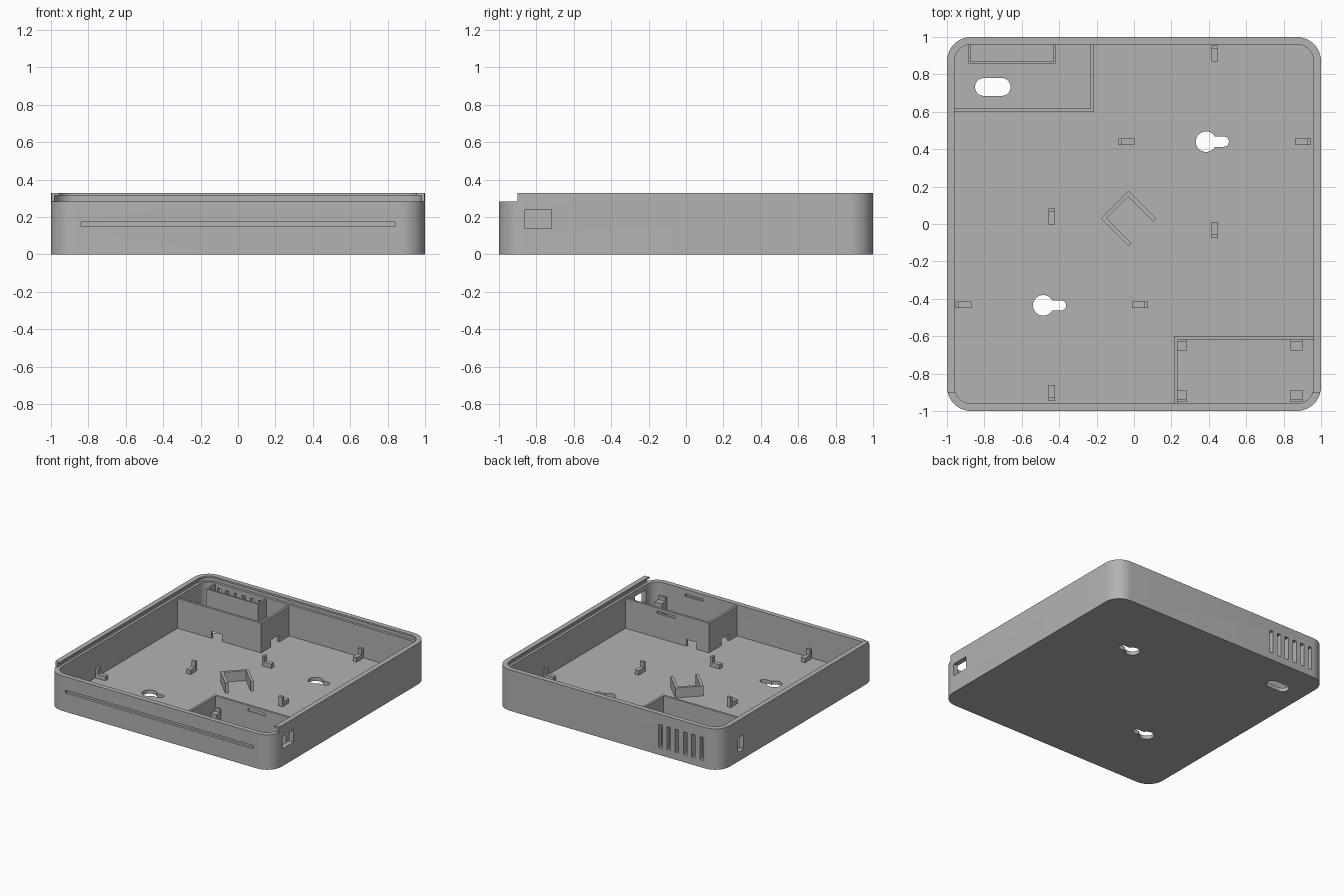
import bpy, bmesh, math
from mathutils import Matrix

cube = bpy.data.objects.get("Cube")
if cube:
    bpy.data.objects.remove(cube, do_unlink=True)

grey = bpy.data.materials.new("plain grey")
grey.use_nodes = True
colour = (0.45, 0.45, 0.45, 1)
grey.diffuse_color = colour
grey.node_tree.nodes["Principled BSDF"].inputs["Base Color"].default_value = colour

FLOOR = 0.03
SINK = 0.02      # interior parts start just inside the floor
ROOM = 0.27      # height of the compartment walls


def prism(name, outline, z0, z1):
    """Extrude a counter-clockwise outline between two heights."""
    bm = bmesh.new()
    face = bm.faces.new([bm.verts.new((x, y, z0)) for x, y in outline])
    top = bmesh.ops.extrude_face_region(bm, geom=[face])["geom"]
    for v in top:
        if isinstance(v, bmesh.types.BMVert):
            v.co.z = z1
    bmesh.ops.recalc_face_normals(bm, faces=bm.faces)
    mesh = bpy.data.meshes.new(name)
    bm.to_mesh(mesh)
    bm.free()
    mesh.materials.append(grey)
    ob = bpy.data.objects.new(name, mesh)
    bpy.context.collection.objects.link(ob)
    return ob


def rounded(x0, x1, y0, y1, r, steps=10):
    pts = []
    corners = [(x1 - r, y1 - r), (x0 + r, y1 - r), (x0 + r, y0 + r), (x1 - r, y0 + r)]
    for q, (cx, cy) in enumerate(corners):
        for i in range(steps + 1):
            a = math.pi / 2 * (q + i / steps)
            p = (cx + r * math.cos(a), cy + r * math.sin(a))
            if not pts or math.dist(p, pts[-1]) > 1e-4:
                pts.append(p)
    if math.dist(pts[0], pts[-1]) < 1e-4:
        pts.pop()
    return pts


def box(name, x0, x1, y0, y1, z0, z1):
    return prism(name, [(x0, y0), (x1, y0), (x1, y1), (x0, y1)], z0, z1)


def cut(target, *cutters):
    """Subtract the cutters one by one, then drop them."""
    for cutter in cutters:
        mod = target.modifiers.new("cut", "BOOLEAN")
        mod.operation = "DIFFERENCE"
        mod.solver = "EXACT"
        mod.object = cutter
        bpy.context.view_layer.update()
        graph = bpy.context.evaluated_depsgraph_get()
        mesh = bpy.data.meshes.new_from_object(target.evaluated_get(graph))
        target.modifiers.clear()
        target.data = mesh
        bpy.data.objects.remove(cutter, do_unlink=True)


# Tray: rounded shell with a lid groove that opens at the front
tray = prism("tray", rounded(-1, 1, -1, 1, 0.13), 0, 0.33)
cut(tray,
    prism("hollow", rounded(-0.96, 0.96, -0.96, 0.96, 0.09), FLOOR, 0.5),
    prism("lid_groove", rounded(-0.98, 0.98, -1.3, 0.98, 0.11), 0.282, 0.316),
    box("front_step", -1.1, 1.1, -1.1, -0.9, 0.282, 0.5))

# Front slit and the side ports
cut(tray,
    box("front_slit", -0.84, 0.84, -1.1, -0.98, 0.15, 0.175),
    box("left_port", 0.9, 1.1, -0.86, -0.72, 0.14, 0.24),
    box("right_port", -1.1, -0.9, 0.695, 0.765, 0.075, 0.19),
    box("front_catch", 0.52, 0.68, -0.975, -0.9, 0.225, 0.245))

# Vent slots in the back wall
for i in range(6):
    x = -0.84 + i * 0.0735
    cut(tray, box("vent", x - 0.016, x + 0.016, 0.9, 1.1, 0.06, 0.245))

# Keyholes and cable hole in the floor
for x, y in ((0.385, 0.44), (-0.485, -0.435)):
    cut(tray,
        prism("key_head", rounded(x - 0.055, x + 0.055, y - 0.055, y + 0.055, 0.055), -0.1, 0.1),
        prism("key_slot", rounded(x, x + 0.122, y - 0.027, y + 0.027, 0.026), -0.1, 0.1))
cut(tray, prism("cable_hole", rounded(-0.85, -0.66, 0.685, 0.78, 0.047), -0.1, 0.1))


def compartment(name, s, notch_x, notch_y):
    """L-shaped wall closing off a corner; s is 1 at the front, -1 at the back."""
    x, y, t, end = 0.215, -0.6, 0.018, 0.965
    pts = [(x, -end), (x + t, -end), (x + t, y - t), (end, y - t), (end, y), (x, y)]
    wall = prism(name, [(s * px, s * py) for px, py in pts], SINK, ROOM)
    cuts = [(notch_x - 0.045, notch_x + 0.045, y - 0.05, y + 0.05),
            (x - 0.05, x + 0.05, notch_y - 0.05, notch_y + 0.05)]
    for x0, x1, y0, y1 in cuts:
        xs, ys = sorted((s * x0, s * x1)), sorted((s * y0, s * y1))
        cut(wall, box("notch", *xs, *ys, 0, 0.085))
    return wall


front_room = compartment("front_compartment", 1, 0.37, -0.807)
compartment("back_compartment", -1, 0.61, -0.78)
cut(front_room, box("catch", 0.52, 0.68, -0.7, -0.5, 0.225, 0.245))

# Corner posts of the front compartment, each with a raised lip
for x in (0.255, 0.87):
    for y, side in ((-0.645, 1), (-0.92, -1)):
        w = 0.025 if x < 0.5 else 0.032
        box("post", x - w, x + w, y - 0.032, y + 0.032, SINK, 0.15)
        lip = y + side * 0.024
        box("post_lip", x - w, x + w, lip - 0.008, lip + 0.008, 0.14, 0.18)

# U-shaped guard behind the vents
x0, x1, y0, t = -0.885, -0.42, 0.857, 0.013
prism("vent_guard", [(x0, y0), (x1, y0), (x1, 0.965), (x1 - t, 0.965), (x1 - t, y0 + t),
                     (x0 + t, y0 + t), (x0 + t, 0.965), (x0, 0.965)], SINK, ROOM)

# Board clips: low step with a taller outer end, four around each centre
for cx, cy, dists in ((0.432, 0.44, (0.515, 0.515, 0.515, 0.515)),
                      (-0.44, -0.432, (0.515, 0.515, 0.515, 0.515))):
    for q, d in enumerate(dists):
        turn = Matrix.Translation((cx, cy, 0)) @ Matrix.Rotation(q * math.pi / 2, 4, "Z")
        for name, a, b, top in (("clip_step", d - 0.085, d, 0.065),
                                ("clip_end", d - 0.02, d, 0.11)):
            part = box(name, a, b, -0.017, 0.017, SINK, top)
            part.data.transform(turn)

# Diagonal three-sided holder in the middle
holder = prism("sensor_holder", [(0, -0.105), (0.21, -0.105), (0.21, -0.083), (0.022, -0.083),
                                 (0.022, 0.083), (0.21, 0.083), (0.21, 0.105), (0, 0.105)],
               SINK, 0.11)
holder.data.transform(Matrix.Translation((-0.104, 0.104, 0))
                      @ Matrix.Rotation(-math.pi / 4, 4, "Z"))

# Smooth the rounded walls, keep the edges sharp
bpy.ops.object.select_all(action="DESELECT")
tray.select_set(True)
bpy.context.view_layer.objects.active = tray
bpy.ops.object.shade_smooth_by_angle(angle=math.radians(30))
